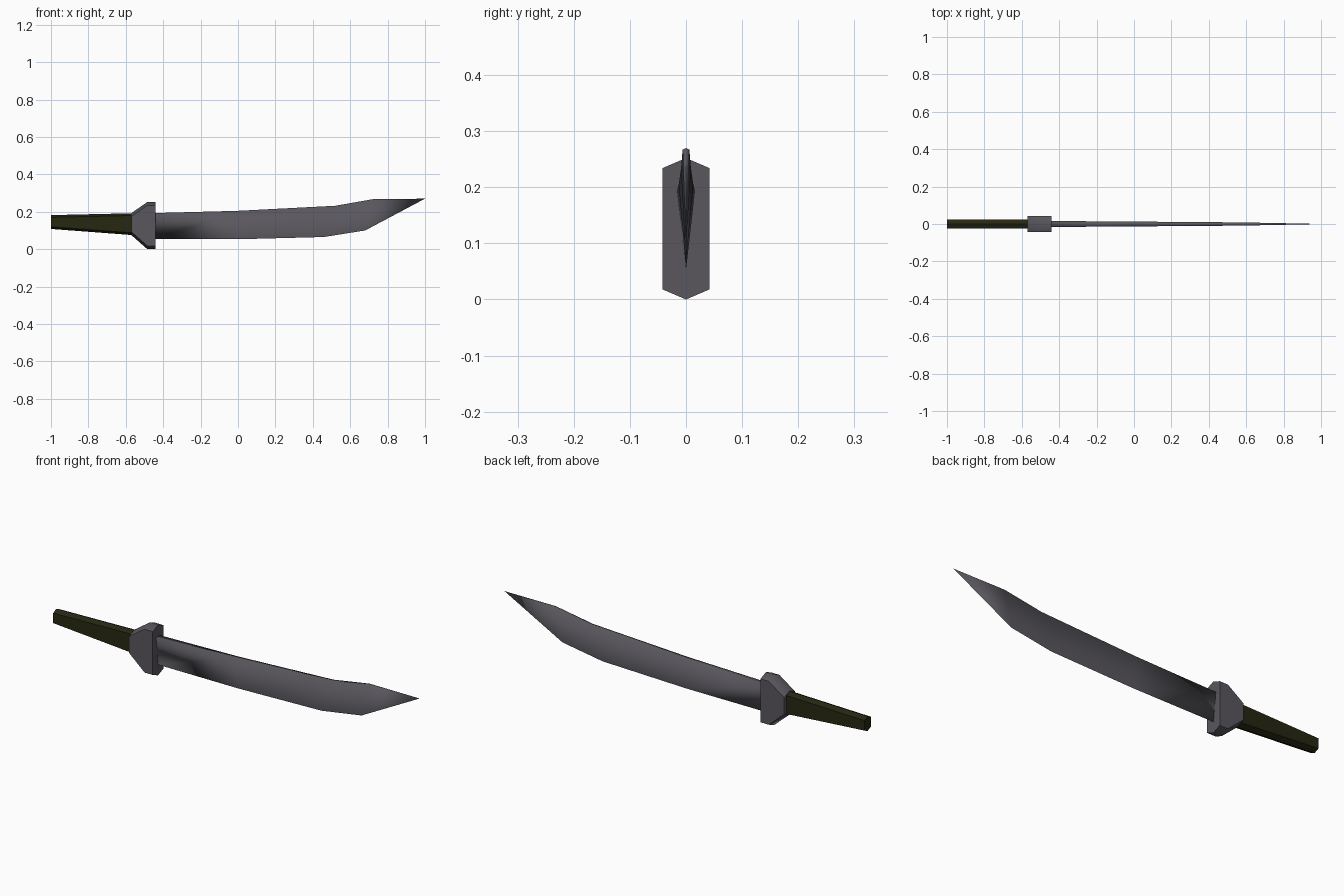
import bpy, bmesh, math

cube = bpy.data.objects.get("Cube")
if cube:
    bpy.data.objects.remove(cube, do_unlink=True)


def material(name, color, rough=0.6):
    m = bpy.data.materials.new(name)
    m.use_nodes = True
    m.diffuse_color = (*color, 1)
    m.node_tree.nodes["Principled BSDF"].inputs["Base Color"].default_value = (*color, 1)
    return m


steel = material("dark_steel", (0.10, 0.095, 0.11))
grip = material("olive_grip", (0.020, 0.020, 0.006))


def loft(name, rings, mat, angle):
    """Skin equal-length rings of points and cap both ends."""
    bm = bmesh.new()
    loops = [[bm.verts.new(p) for p in ring] for ring in rings]
    n = len(rings[0])
    for a, b in zip(loops, loops[1:]):
        for i in range(n):
            j = (i + 1) % n
            bm.faces.new((a[i], a[j], b[j], b[i]))
    bm.faces.new(loops[0])
    bm.faces.new(loops[-1])
    bmesh.ops.remove_doubles(bm, verts=bm.verts, dist=0.0001)
    bmesh.ops.recalc_face_normals(bm, faces=bm.faces)
    me = bpy.data.meshes.new(name)
    bm.to_mesh(me)
    bm.free()
    me.materials.append(mat)
    ob = bpy.data.objects.new(name, me)
    bpy.context.collection.objects.link(ob)
    bpy.ops.object.select_all(action="DESELECT")
    ob.select_set(True)
    bpy.context.view_layer.objects.active = ob
    bpy.ops.object.shade_smooth_by_angle(angle=math.radians(angle))
    return ob


def hexagon(x, low, high, half_width, bevel):
    """Tall six-sided section with a point at top and bottom."""
    w = half_width
    return [(x, 0, high), (x, w, high - bevel), (x, w, low + bevel),
            (x, 0, low), (x, -w, low + bevel), (x, -w, high - bevel)]


# Handle, tapering towards the pommel end
loft("handle", [hexagon(-1.0, 0.108, 0.182, 0.025, 0.012),
                hexagon(-0.56, 0.075, 0.192, 0.025, 0.012)], grip, 50)

# Guard, flaring towards the blade
loft("guard", [hexagon(-0.57, 0.075, 0.193, 0.042, 0.018),
               hexagon(-0.485, 0.0, 0.252, 0.042, 0.018),
               hexagon(-0.44, 0.0, 0.252, 0.042, 0.018)], steel, 50)

# Blade: flat spine above, single cutting edge below
# spine x, spine z, edge x, edge z, half thickness of the spine
stations = [(-0.45, 0.193, -0.45, 0.053, 0.016),
            (0.0, 0.205, 0.0, 0.053, 0.013),
            (0.52, 0.232, 0.46, 0.065, 0.009),
            (0.72, 0.267, 0.68, 0.100, 0.006),
            (1.0, 0.270, 1.0, 0.270, 0.0)]
loft("blade", [[(sx, -w, sz), (sx, w, sz), (ex, 0, ez)]
               for sx, sz, ex, ez, w in stations], steel, 100)
